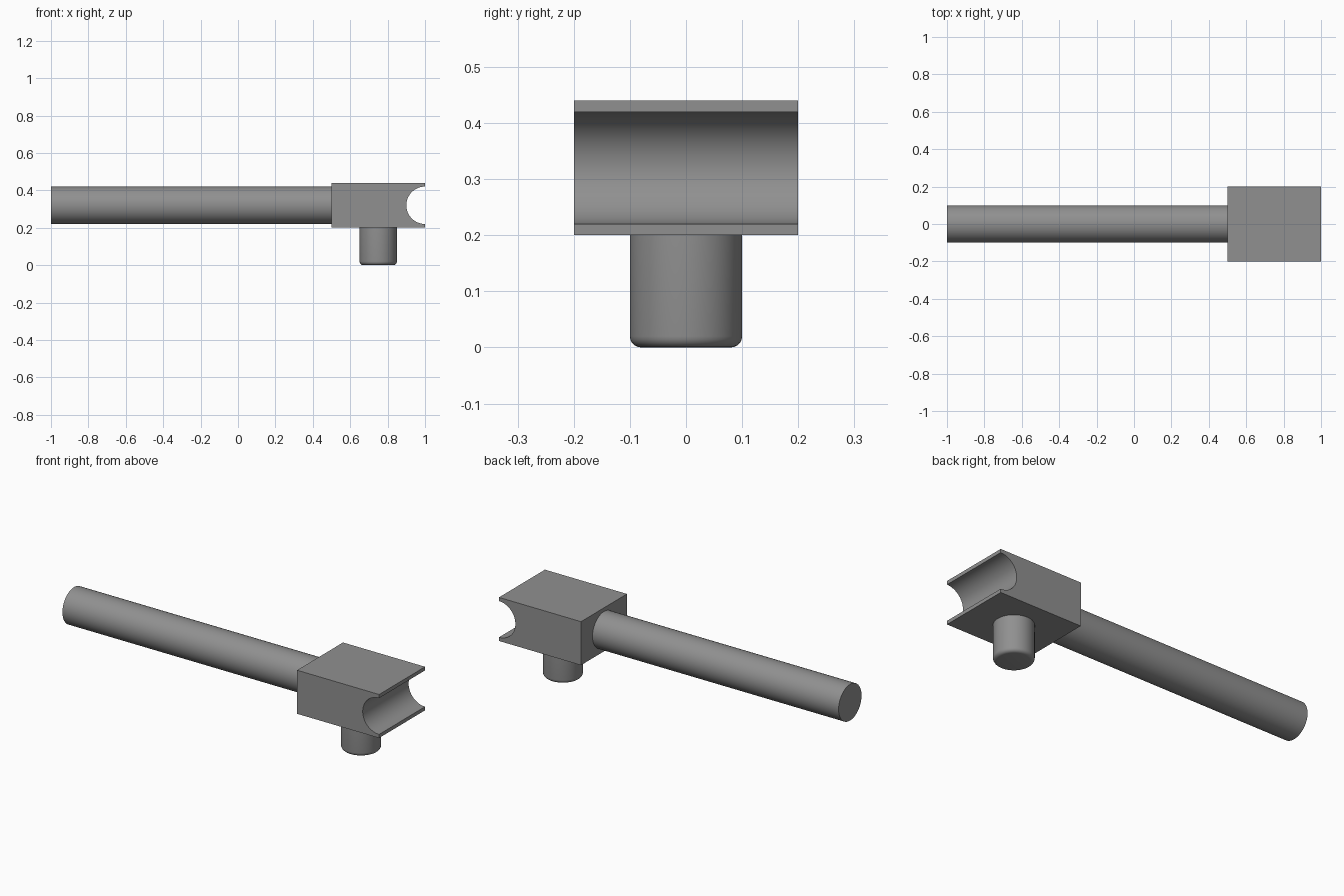
import bpy, bmesh, math
from mathutils import Matrix

if "Cube" in bpy.data.objects:
    bpy.data.objects.remove(bpy.data.objects["Cube"])

grey = bpy.data.materials.new("mid grey")
grey.diffuse_color = (0.28, 0.28, 0.28, 1)
grey.use_nodes = True
grey.node_tree.nodes["Principled BSDF"].inputs["Base Color"].default_value = grey.diffuse_color

R = 0.1        # shared radius of rod, peg and groove
AXIS_Z = 0.32  # height of rod and groove axes


def finish(bm, name):
    bmesh.ops.recalc_face_normals(bm, faces=bm.faces)
    mesh = bpy.data.meshes.new(name)
    bm.to_mesh(mesh)
    bm.free()
    mesh.materials.append(grey)
    obj = bpy.data.objects.new(name, mesh)
    bpy.context.collection.objects.link(obj)
    bpy.ops.object.select_all(action='DESELECT')
    obj.select_set(True)
    bpy.context.view_layer.objects.active = obj
    bpy.ops.object.shade_smooth_by_angle(angle=math.radians(30))
    return obj


def cylinder(length, matrix):
    bm = bmesh.new()
    bmesh.ops.create_cone(bm, cap_ends=True, segments=64, radius1=R, radius2=R,
                          depth=length, matrix=matrix)
    return bm


# Long round rod along x
finish(cylinder(1.5, Matrix.Translation((-0.25, 0, AXIS_Z))
                @ Matrix.Rotation(math.pi / 2, 4, 'Y')), "rod")

# Peg under the block, with a rounded bottom rim
bm = cylinder(0.2, Matrix.Translation((0.75, 0, 0.1)))
rim = [e for e in bm.edges if all(v.co.z < 0.01 for v in e.verts)]
bmesh.ops.bevel(bm, geom=rim, offset=0.02, segments=5, profile=0.5, affect='EDGES')
finish(bm, "peg")

# Block with a half-round groove in its end, extruded across y
profile = [(1, 0.44), (0.5, 0.44), (0.5, 0.2), (1, 0.2)]
for i in range(33):
    a = -math.pi / 2 - math.pi * i / 32
    profile.append((1 + R * math.cos(a), AXIS_Z + R * math.sin(a)))
bm = bmesh.new()
face = bm.faces.new([bm.verts.new((x, -0.2, z)) for x, z in profile])
ext = bmesh.ops.extrude_face_region(bm, geom=[face], use_keep_orig=True)
verts = [g for g in ext["geom"] if isinstance(g, bmesh.types.BMVert)]
bmesh.ops.translate(bm, verts=verts, vec=(0, 0.4, 0))
finish(bm, "grooved_block")
